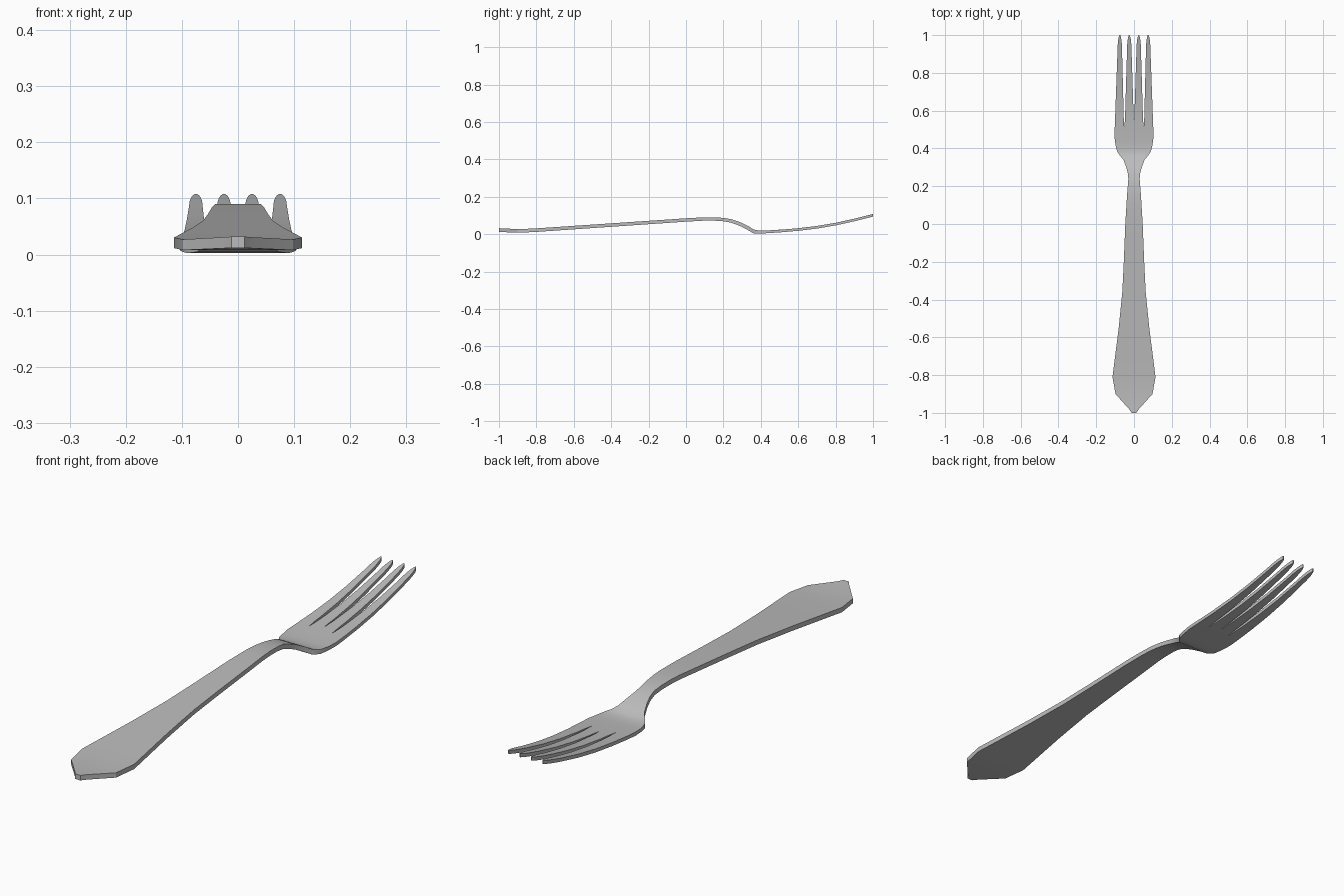
import bpy, bmesh, math

if "Cube" in bpy.data.objects:
    bpy.data.objects.remove(bpy.data.objects["Cube"])

steel = bpy.data.materials.new("brushed_steel")
steel.diffuse_color = (0.5, 0.5, 0.5, 1)
steel.use_nodes = True
steel.node_tree.nodes["Principled BSDF"].inputs["Base Color"].default_value = steel.diffuse_color

# Side profile: y, top height, thickness
PROFILE = [(-1, .032, .02), (-.9, .027, .019), (-.81, .0305, .019), (0, .085, .018),
           (.1, .0905, .018), (.15, .0905, .018), (.2, .087, .018), (.25, .079, .019),
           (.3, .06, .021), (.34, .039, .022), (.36, .026, .021), (.385, .0205, .018),
           (.42, .0195, .015), (.5, .0235, .014), (.6, .032, .014), (.7, .044, .014),
           (.8, .061, .014), (.9, .083, .014), (1, .108, .014)]
# Outline: y, half width
OUTLINE = [(-1, .012), (-.98, .026), (-.9, .098), (-.81, .114), (-.7, .1), (-.55, .081),
           (-.36, .062), (-.2, .054), (0, .046), (.1, .04), (.15, .037), (.2, .033),
           (.24, .03), (.27, .033), (.3, .041), (.34, .056), (.36, .073), (.385, .09),
           (.42, .098), (.46, .103), (.51, .102)]


def sample(table, y, col=1):
    for a, b in zip(table, table[1:]):
        if y <= b[0]:
            return a[col] + (b[col] - a[col]) * (y - a[0]) / (b[0] - a[0])
    return table[-1][col]


bm = bmesh.new()


def vert(x, y):
    return bm.verts.new((x, y, sample(PROFILE, y)))


def bridge(a, b):
    for i in range(len(a) - 1):
        bm.faces.new((a[i], a[i + 1], b[i + 1], b[i]))


# Handle, neck and palm
row = None
for y, w in OUTLINE:
    last = y == OUTLINE[-1][0]
    new = [vert(w * f, y + (.02 if last and f == 0 else 0)) for f in (-1, -.5, 0, .5, 1)]
    if row:
        bridge(row, new)
    row = new

# Four tapering tines growing from the palm
for i, cx in enumerate((-.075, -.025, .025, .075)):
    prev = [row[i], row[i + 1]]
    lx, rx = prev[0].co.x, prev[1].co.x
    if abs(lx) > .01 and abs(lx) < .09:
        lx += .002
    if abs(rx) > .01 and abs(rx) < .09:
        rx -= .002
    for y in (.56, .6, .65, .7, .75, .8, .85, .9, .95):
        t = (y - .51) / .44
        new = [vert(lx + (cx - .011 - lx) * t, y), vert(rx + (cx + .011 - rx) * t, y)]
        bridge(prev, new)
        prev = new
    for y, w in ((.975, .0085), (.99, .0055), (1, .002)):
        new = [vert(cx - w, y), vert(cx + w, y)]
        bridge(prev, new)
        prev = new

# Give the sheet its thickness
ext = bmesh.ops.extrude_face_region(bm, geom=bm.faces[:], use_keep_orig=True)
for v in ext["geom"]:
    if isinstance(v, bmesh.types.BMVert):
        v.co.z -= sample(PROFILE, v.co.y, 2)
bmesh.ops.recalc_face_normals(bm, faces=bm.faces[:])

mesh = bpy.data.meshes.new("fork")
bm.to_mesh(mesh)
bm.free()
fork = bpy.data.objects.new("fork", mesh)
bpy.context.collection.objects.link(fork)
mesh.materials.append(steel)
bpy.context.view_layer.objects.active = fork
fork.select_set(True)
bpy.ops.object.shade_smooth_by_angle(angle=math.radians(30))
